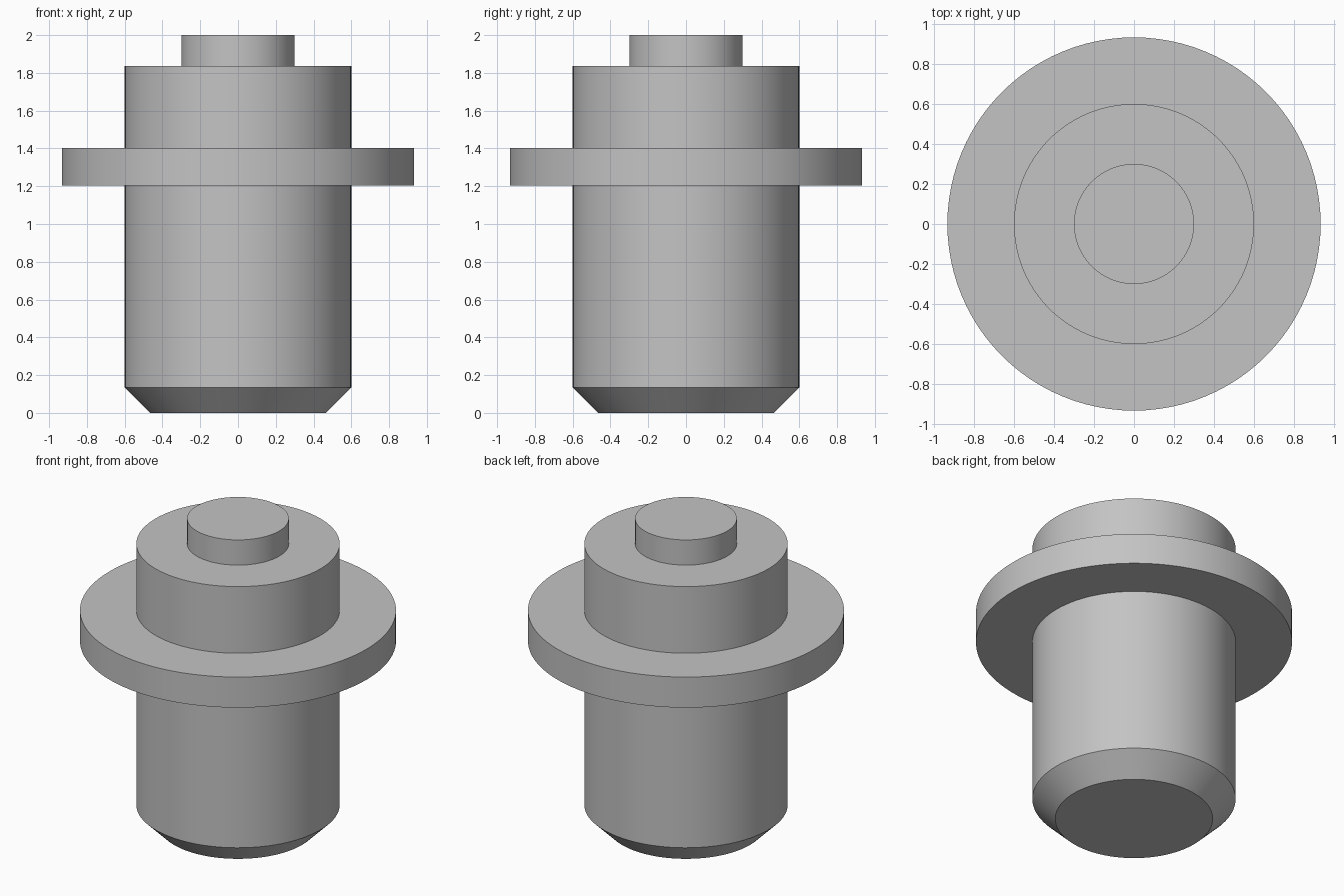
import bpy
import bmesh
from math import radians, tau
from mathutils import Matrix

SEGMENTS = 96

cube = bpy.data.objects.get("Cube")
if cube:
    bpy.data.objects.remove(cube, do_unlink=True)

# Single plain grey material
grey = bpy.data.materials.new("plain_grey")
grey.use_nodes = True
colour = (0.55, 0.55, 0.55, 1)
grey.diffuse_color = colour
grey.node_tree.nodes["Principled BSDF"].inputs["Base Color"].default_value = colour


def lathe(name, profile):
    """Spin a (radius, height) profile that starts and ends on the z axis."""
    bm = bmesh.new()
    verts = [bm.verts.new((r, 0, z)) for r, z in profile]
    edges = [bm.edges.new(pair) for pair in zip(verts, verts[1:])]
    bmesh.ops.spin(bm, geom=verts + edges, cent=(0, 0, 0), axis=(0, 0, 1),
                   angle=tau, steps=SEGMENTS, use_merge=True)
    bmesh.ops.remove_doubles(bm, verts=bm.verts[:], dist=0.0001)
    bmesh.ops.recalc_face_normals(bm, faces=bm.faces[:])
    mesh = bpy.data.meshes.new(name)
    bm.to_mesh(mesh)
    bm.free()
    mesh.materials.append(grey)
    obj = bpy.data.objects.new(name, mesh)
    bpy.context.collection.objects.link(obj)
    bpy.ops.object.select_all(action="DESELECT")
    obj.select_set(True)
    bpy.context.view_layer.objects.active = obj
    bpy.ops.object.shade_smooth_by_angle(angle=radians(30))
    return obj


# Radii and heights of the turned part
pin, body, flange, chamfer = 0.3, 0.6, 0.933, 0.135
flange_bottom, flange_top = 1.203, 1.402
body_top, pin_top = 1.836, 2.0

# Chamfered body, wide flange and top pin turned as one solid
lathe("flanged_plug", [
    (0, 0), (body - chamfer, 0), (body, chamfer),
    (body, flange_bottom), (flange, flange_bottom),
    (flange, flange_top), (body, flange_top),
    (body, body_top), (pin, body_top),
    (pin, pin_top), (0, pin_top),
])
